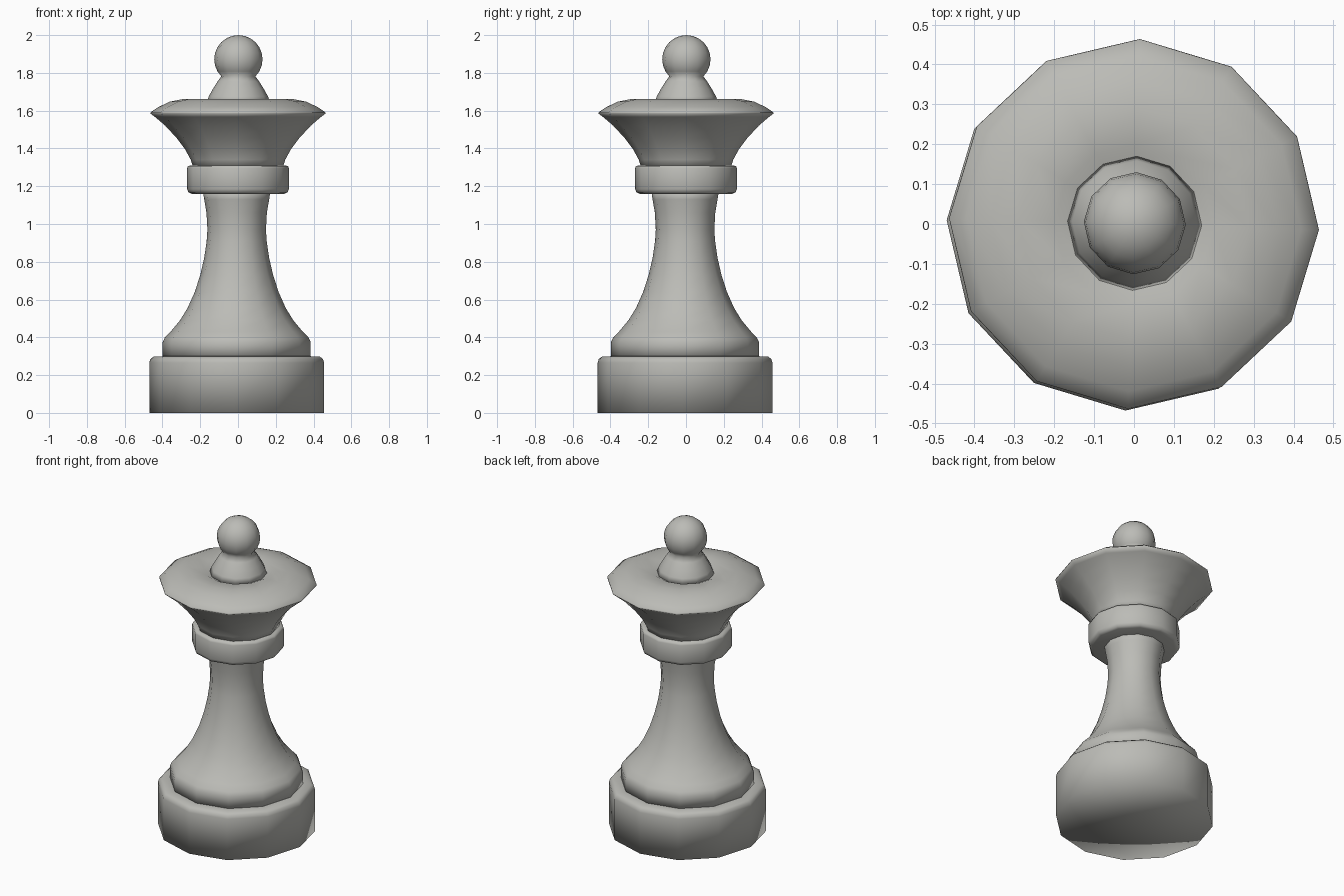
import bpy, bmesh, math

SIDES = 12
TURN = math.radians(-1.8)

grey = bpy.data.materials.new("warm grey")
grey.diffuse_color = (0.5, 0.5, 0.47, 1)


def lathe(name, profile, cx=0.0, cy=0.0):
    """Revolve (radius, height) points around z; radius 0 makes a pole."""
    bm = bmesh.new()
    rings = []
    for r, z in profile:
        if r == 0:
            rings.append([bm.verts.new((cx, cy, z))] * SIDES)
        else:
            rings.append([bm.verts.new((cx + r * math.cos(TURN + math.tau * i / SIDES),
                                        cy + r * math.sin(TURN + math.tau * i / SIDES), z))
                          for i in range(SIDES)])
    for a, b in zip(rings, rings[1:]):
        for i in range(SIDES):
            j = (i + 1) % SIDES
            bm.faces.new(list(dict.fromkeys((a[i], a[j], b[j], b[i]))))
    bmesh.ops.recalc_face_normals(bm, faces=bm.faces)
    for f in bm.faces:
        f.smooth = True
    me = bpy.data.meshes.new(name)
    bm.to_mesh(me)
    bm.free()
    me.materials.append(grey)
    ob = bpy.data.objects.new(name, me)
    bpy.context.collection.objects.link(ob)
    return ob


# Thick base with a rounded upper edge
lathe("base", [(0, 0), (0.463, 0), (0.463, 0.265), (0.457, 0.285), (0.44, 0.298),
               (0.39, 0.30), (0, 0.30)], -0.007, -0.005)

# Foot ring and flared stem
lathe("stem", [(0, 0.29), (0.392, 0.29), (0.392, 0.375), (0.38, 0.40), (0.35, 0.43),
               (0.30, 0.49), (0.26, 0.555), (0.222, 0.64), (0.193, 0.73), (0.172, 0.82),
               (0.159, 0.91), (0.155, 0.97), (0.16, 1.06), (0.172, 1.13), (0.18, 1.18),
               (0, 1.18)], -0.007, -0.005)

# Collar band
lathe("collar", [(0, 1.16), (0.245, 1.16), (0.262, 1.167), (0.27, 1.185), (0.27, 1.295),
                 (0.264, 1.308), (0.23, 1.31), (0, 1.31)])

# Flared crown with domed rim and a shallow dip in the middle
lathe("crown", [(0, 1.30), (0.238, 1.30), (0.25, 1.34), (0.28, 1.395), (0.325, 1.455),
                (0.385, 1.52), (0.44, 1.567), (0.464, 1.585), (0.462, 1.592), (0.42, 1.62),
                (0.36, 1.648), (0.29, 1.662), (0.20, 1.66), (0.165, 1.643), (0, 1.643)])

# Finial: curved neck topped by a ball
ball = [(0.128 * math.sin(a), 1.872 - 0.128 * math.cos(a))
        for a in (math.radians(d) for d in range(45, 180, 15))]
lathe("finial", [(0, 1.63), (0.17, 1.64), (0.157, 1.675), (0.135, 1.715), (0.11, 1.755)]
      + ball + [(0, 2.0)], 0.002, 0.002)
